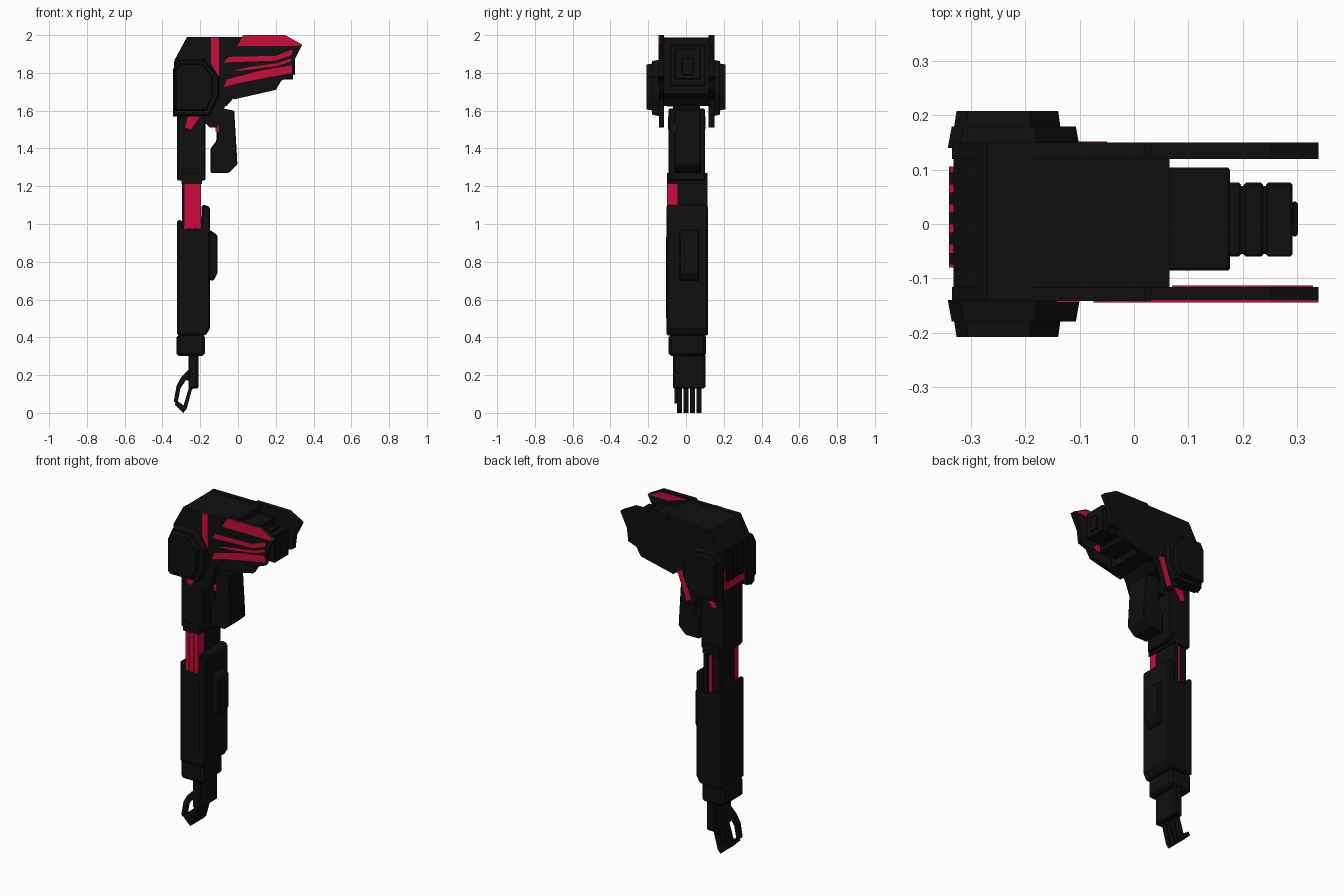
import bpy, bmesh
from mathutils import Vector


def material(name, rgb):
    m = bpy.data.materials.new(name)
    m.diffuse_color = (*rgb, 1)
    return m


BLACK = material("matte black", (0.005, 0.005, 0.005))
RED = material("crimson", (0.60, 0.004, 0.045))


def finish(name, bm, mat, bevel):
    bmesh.ops.recalc_face_normals(bm, faces=bm.faces)
    me = bpy.data.meshes.new(name)
    bm.to_mesh(me)
    bm.free()
    me.materials.append(mat)
    ob = bpy.data.objects.new(name, me)
    bpy.context.collection.objects.link(ob)
    if bevel:
        mod = ob.modifiers.new("chamfer", "BEVEL")
        mod.width, mod.segments, mod.limit_method = bevel, 1, "ANGLE"
    return ob


def prism(name, pts, y0, y1, mat=BLACK, bevel=0.0, inset=0.0):
    """Extrude an x-z outline along y; inset shrinks the y1 end for a sloped rim."""
    bm = bmesh.new()
    c = sum((Vector(p) for p in pts), Vector((0, 0))) / len(pts)
    a = [bm.verts.new((x, y0, z)) for x, z in pts]
    b = []
    for p in pts:
        q = c + (Vector(p) - c) * (1 - inset)
        b.append(bm.verts.new((q.x, y1, q.y)))
    bm.faces.new(a)
    bm.faces.new(b[::-1])
    n = len(pts)
    for i in range(n):
        bm.faces.new((a[i], b[i], b[(i + 1) % n], a[(i + 1) % n]))
    return finish(name, bm, mat, bevel)


def box(name, x, y, z, mat=BLACK, bevel=0.0):
    return prism(name, [(x[0], z[0]), (x[1], z[0]), (x[1], z[1]), (x[0], z[1])],
                 y[0], y[1], mat, bevel)


# Shoulder core
prism("shoulder_core", [(-0.27, 1.988), (-0.332, 1.87), (-0.332, 1.625), (-0.06, 1.625),
      (-0.02, 1.67), (0.065, 1.69), (0.065, 1.985)], -0.122, 0.124)
for i in range(5):
    y = -0.075 + i * 0.037
    box("shoulder_rear_rib", (-0.34, -0.33), (y, y + 0.022), (1.68, 1.86))
box("rear_stripe_upright", (-0.338, -0.331), (0.08, 0.106), (1.63, 1.75), RED)
box("rear_stripe_level", (-0.341, -0.331), (-0.08, 0.106), (1.628, 1.665), RED)

# Large side plates reaching forward, one on each side
plate = [(-0.27, 1.99), (-0.335, 1.87), (-0.335, 1.575), (-0.2, 1.57), (-0.15, 1.51),
         (-0.11, 1.51), (-0.045, 1.69), (-0.02, 1.66), (0.2, 1.71), (0.23, 1.76),
         (0.285, 1.78), (0.295, 1.86), (0.34, 1.95), (0.25, 1.998), (0.03, 2.0), (0.02, 1.99)]
prism("side_plate_front", plate, -0.116, -0.142)
prism("side_plate_back", plate, 0.120, 0.150)

# Painted stripes on the front plate
stripes = {
    "upper_stripe": [(0.03, 2.0), (0.25, 2.0), (0.34, 1.95), (0.31, 1.942), (-0.005, 1.942)],
    "middle_stripe": [(-0.05, 1.885), (0.2, 1.89), (0.29, 1.925), (0.285, 1.895),
                      (0.2, 1.865), (-0.075, 1.855)],
    "lower_stripe": [(-0.075, 1.725), (-0.06, 1.765), (0.13, 1.815), (0.285, 1.84),
                     (0.287, 1.80), (0.15, 1.775), (0.0, 1.745)],
    "thin_stripe": [(-0.03, 1.81), (0.05, 1.83), (0.2, 1.85), (0.28, 1.875), (0.28, 1.86),
                    (0.2, 1.835), (0.05, 1.815)],
    "band_stripe": [(-0.142, 1.99), (-0.1, 1.99), (-0.1, 1.775), (-0.142, 1.85)],
}
for name, pts in stripes.items():
    prism(name, pts, -0.14, -0.145, RED)
# Stripes on the inner face of the front plate and on the back plate
prism("inner_stripe_upper", [(0.07, 1.99), (0.25, 1.99), (0.33, 1.95), (0.2, 1.95)],
      -0.117, -0.113, RED)
prism("inner_stripe_lower", [(0.1, 1.78), (0.17, 1.80), (0.2, 1.77), (0.13, 1.75)],
      -0.117, -0.113, RED)
prism("back_stripe", [(-0.09, 1.70), (-0.05, 1.69), (-0.11, 1.52), (-0.14, 1.54)],
      0.149, 0.152, RED)
box("underside_stripe", (-0.16, -0.07), (-0.1, 0.03), (1.621, 1.626), RED)

# Layered shoulder pads
pad = [(-0.343, 1.57), (-0.343, 1.82), (-0.32, 1.87), (-0.18, 1.87), (-0.1, 1.78),
       (-0.1, 1.68), (-0.15, 1.57)]
cap = [(-0.332, 1.60), (-0.332, 1.81), (-0.31, 1.85), (-0.19, 1.85), (-0.135, 1.78),
       (-0.135, 1.68), (-0.165, 1.60)]
for s, side in ((-1, "front"), (1, "back")):
    prism("shoulder_pad_" + side, pad, s * 0.14, s * 0.18, inset=0.06)
    prism("shoulder_pad_cap_" + side, cap, s * 0.175, s * 0.208, inset=0.05)

# Stepped barrel between the plates
for i, (x0, x1, y0, y1, z0, z1) in enumerate((
        (0.06, 0.177, -0.086, 0.104, 1.73, 1.95),
        (0.17, 0.197, -0.06, 0.076, 1.765, 1.93),
        (0.19, 0.25, -0.055, 0.070, 1.77, 1.925),
        (0.202, 0.238, -0.06, 0.076, 1.765, 1.93),
        (0.243, 0.292, -0.06, 0.076, 1.765, 1.93),
        (0.29, 0.302, -0.023, 0.041, 1.79, 1.88))):
    box("barrel_section_%d" % i, (x0, x1), (y0, y1), (z0, z1), bevel=0.004)

# Upper arm with red marks near its top
box("upper_arm", (-0.322, -0.172), (-0.092, 0.1), (1.23, 1.612), bevel=0.006)
box("shoulder_joint", (-0.29, -0.2), (-0.07, 0.075), (1.58, 1.64))
for y in ((-0.096, -0.091), (0.099, 0.104)):
    prism("arm_mark", [(-0.28, 1.51), (-0.25, 1.50), (-0.2, 1.57), (-0.265, 1.57)], *y, RED)

# Hanging block behind the upper arm
prism("hanging_block", [(-0.08, 1.612), (-0.02, 1.60), (-0.003, 1.315), (-0.05, 1.27),
      (-0.145, 1.27), (-0.145, 1.40), (-0.115, 1.44), (-0.115, 1.612)], -0.062, 0.08, bevel=0.005)
box("hanging_block_bracket", (-0.18, -0.11), (-0.04, 0.06), (1.53, 1.60))
box("bracket_mark", (-0.118, -0.1), (-0.066, -0.061), (1.49, 1.53), RED)

# Elbow: dark core, red ribbed piston, thin red strip at the back
box("elbow_core", (-0.296, -0.2), (-0.045, 0.095), (0.95, 1.24))
box("elbow_collar", (-0.30, -0.19), (-0.1, 0.113), (1.212, 1.27))
box("elbow_piston", (-0.285, -0.197), (-0.094, -0.045), (0.96, 1.212), RED)
for x in (-0.285, -0.255, -0.223):
    box("elbow_piston_rib", (x, x + 0.024), (-0.1, -0.09), (0.96, 1.212), RED)
box("elbow_rear_strip", (-0.245, -0.225), (0.094, 0.1), (0.97, 1.212), RED)
box("elbow_rear_rod", (-0.222, -0.2), (0.09, 0.115), (0.97, 1.23))

# Forearm shell, side pad and wrist
prism("forearm", [(-0.323, 0.41), (-0.323, 1.02), (-0.297, 1.02), (-0.285, 0.98),
      (-0.197, 0.98), (-0.192, 1.10), (-0.165, 1.10), (-0.147, 1.085), (-0.147, 0.45),
      (-0.17, 0.41)], -0.102, 0.117, bevel=0.008)
prism("forearm_pad", [(-0.15, 0.97), (-0.108, 0.94), (-0.108, 0.74), (-0.13, 0.70),
      (-0.15, 0.70)], -0.035, 0.07, bevel=0.006)
box("forearm_front_panel", (-0.28, -0.19), (-0.106, -0.1), (0.5, 0.93))
box("wrist_cuff", (-0.326, -0.176), (-0.092, 0.107), (0.30, 0.415), bevel=0.014)

# Hand with four curled fingers and a thumb
box("palm", (-0.262, -0.21), (-0.068, 0.102), (0.13, 0.31), bevel=0.006)
finger = [(-0.255, 0.15), (-0.225, 0.14), (-0.245, 0.12), (-0.272, 0.02), (-0.29, 0.0),
          (-0.335, 0.045), (-0.325, 0.065), (-0.288, 0.04)]
for i in range(4):
    y = -0.048 + i * 0.0345
    prism("finger_%d" % i, finger, y, y + 0.027)
prism("thumb", [(-0.255, 0.235), (-0.30, 0.19), (-0.325, 0.145), (-0.34, 0.06), (-0.32, 0.05),
      (-0.305, 0.13), (-0.275, 0.175), (-0.25, 0.165)], -0.062, -0.03)
